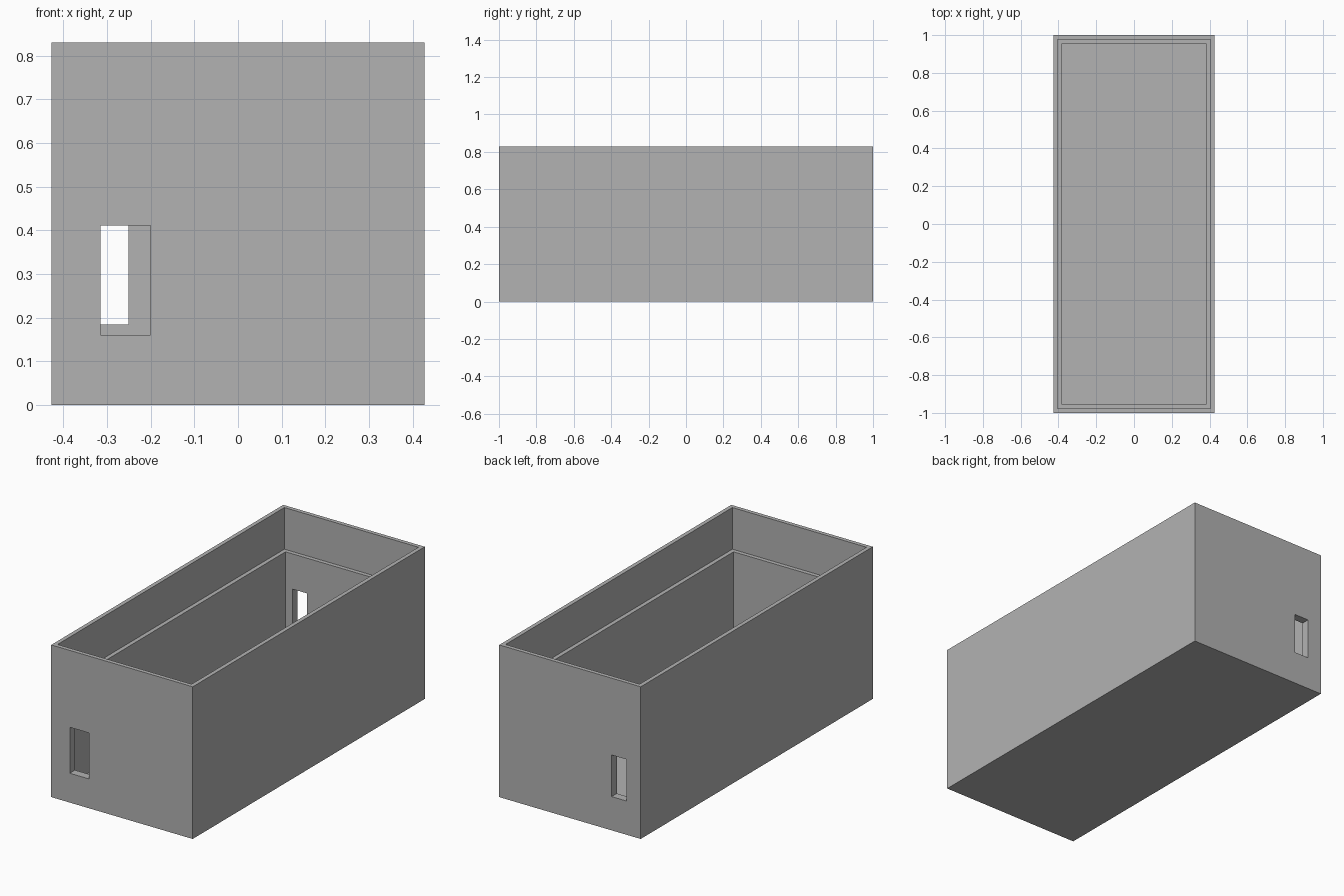
import bpy
import bmesh

default = bpy.data.objects.get("Cube")
if default:
    bpy.data.objects.remove(default, do_unlink=True)

# Overall sizes
HALF_X, HALF_Y, HEIGHT = 0.427, 1.0, 0.83
WALL, REBATE = 0.045, 0.0225
LEDGE_Z, FLOOR_Z = 0.603, 0.045

grey = bpy.data.materials.new("plain grey")
grey.use_nodes = True
grey.diffuse_color = (0.448, 0.448, 0.448, 1)
grey.node_tree.nodes["Principled BSDF"].inputs["Base Color"].default_value = grey.diffuse_color


def make_object(name, bm):
    bmesh.ops.recalc_face_normals(bm, faces=bm.faces)
    mesh = bpy.data.meshes.new(name)
    bm.to_mesh(mesh)
    bm.free()
    mesh.materials.append(grey)
    obj = bpy.data.objects.new(name, mesh)
    bpy.context.collection.objects.link(obj)
    return obj


def rectangle(bm, inset, z):
    x, y = HALF_X - inset, HALF_Y - inset
    return [bm.verts.new((sx * x, sy * y, z))
            for sx, sy in ((-1, -1), (1, -1), (1, 1), (-1, 1))]


# Open box: one wall section (inset, height) swept round the rectangle
section = [(0, 0), (0, HEIGHT), (REBATE, HEIGHT), (REBATE, LEDGE_Z),
           (WALL, LEDGE_Z), (WALL, FLOOR_Z)]
bm = bmesh.new()
rings = [rectangle(bm, inset, z) for inset, z in section]
for a, b in zip(rings, rings[1:]):
    for i in range(4):
        j = (i + 1) % 4
        bm.faces.new((a[i], a[j], b[j], b[i]))
bm.faces.new(rings[0])
bm.faces.new(rings[-1])
box = make_object("open_box", bm)


def cut_opening(name, x0, x1, z0, z1, y):
    """Cut a rectangular opening through the end wall at y."""
    bm = bmesh.new()
    bmesh.ops.create_cube(bm, size=1)
    bmesh.ops.scale(bm, vec=(x1 - x0, 4 * WALL, z1 - z0), verts=bm.verts)
    bmesh.ops.translate(bm, vec=((x0 + x1) / 2, y, (z0 + z1) / 2), verts=bm.verts)
    cutter = make_object(name, bm)
    cutter.hide_render = True
    mod = box.modifiers.new(name, "BOOLEAN")
    mod.operation = "DIFFERENCE"
    mod.solver = "EXACT"
    mod.object = cutter
    bpy.context.view_layer.objects.active = box
    bpy.ops.object.modifier_apply(modifier=mod.name)
    bpy.data.objects.remove(cutter, do_unlink=True)


# Openings in the front and back walls
cut_opening("front_opening", -0.315, -0.2, 0.16, 0.411, -HALF_Y)
cut_opening("back_opening", -0.341, -0.251, 0.184, 0.411, HALF_Y)
